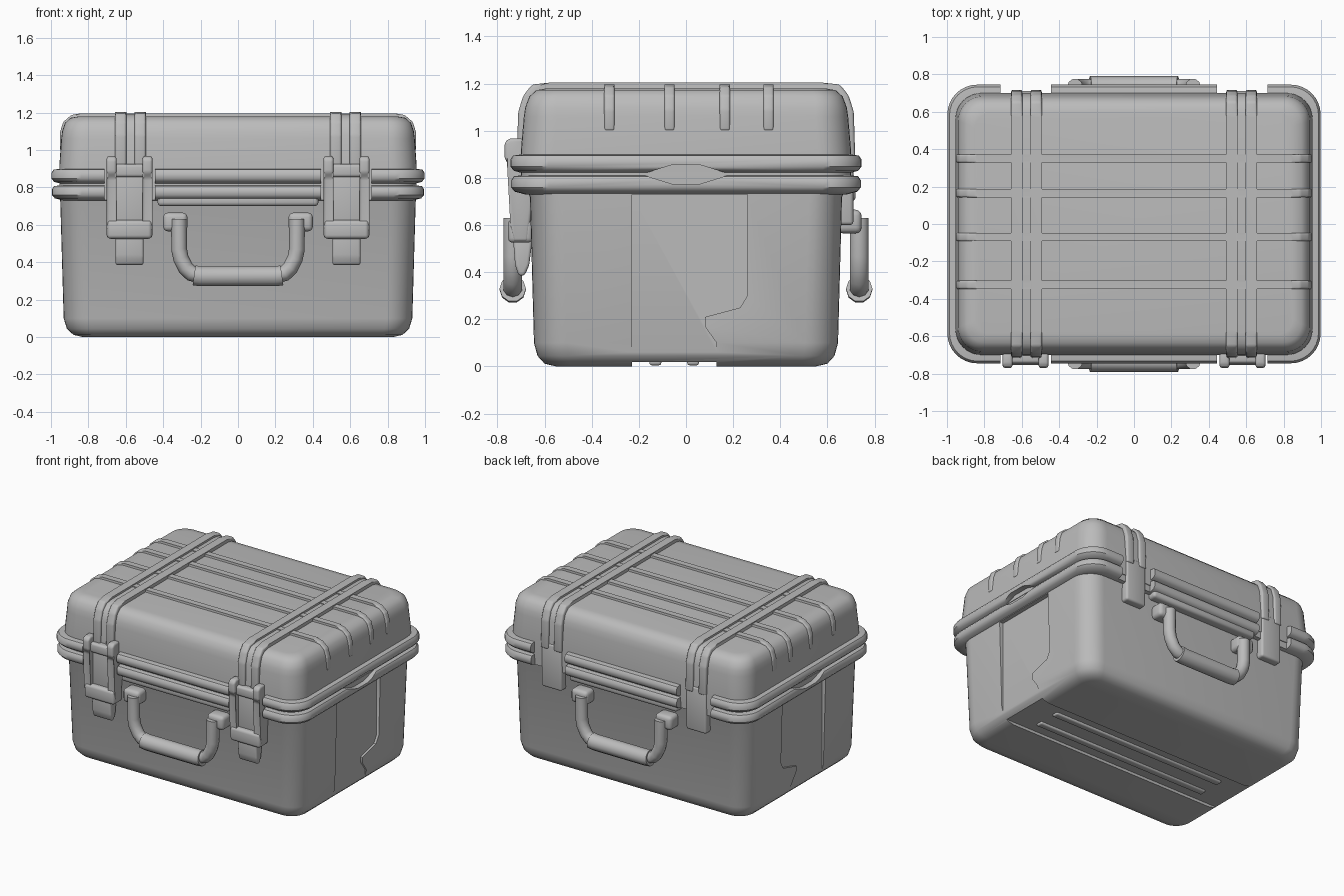
import bpy, bmesh, math
from mathutils import Vector

if "Cube" in bpy.data.objects:
    bpy.data.objects.remove(bpy.data.objects["Cube"], do_unlink=True)

grey = bpy.data.materials.new("case grey")
grey.use_nodes = True
GREY = (0.5, 0.5, 0.5, 1)
grey.diffuse_color = GREY
grey.node_tree.nodes["Principled BSDF"].inputs["Base Color"].default_value = GREY


def select(ob):
    bpy.ops.object.select_all(action='DESELECT')
    ob.select_set(True)
    bpy.context.view_layer.objects.active = ob


def smooth(ob):
    select(ob)
    bpy.ops.object.shade_smooth_by_angle(angle=math.radians(40))


def finish(name, bm):
    bmesh.ops.recalc_face_normals(bm, faces=bm.faces)
    mesh = bpy.data.meshes.new(name)
    bm.to_mesh(mesh)
    bm.free()
    ob = bpy.data.objects.new(name, mesh)
    bpy.context.collection.objects.link(ob)
    mesh.materials.append(grey)
    smooth(ob)
    return ob


def loft(name, rings, steps=8):
    """Stack of rounded rectangles, each (half x, half y, z, corner radius)."""
    bm = bmesh.new()
    loops = []
    for hx, hy, z, r in rings:
        loop = []
        for k, (sx, sy) in enumerate([(1, 1), (-1, 1), (-1, -1), (1, -1)]):
            for i in range(steps + 1):
                a = math.pi / 2 * (k + i / steps)
                loop.append(bm.verts.new((sx * (hx - r) + r * math.cos(a),
                                          sy * (hy - r) + r * math.sin(a), z)))
        loops.append(loop)
    n = len(loops[0])
    for a, b in zip(loops, loops[1:]):
        for i in range(n):
            bm.faces.new((a[i], a[(i + 1) % n], b[(i + 1) % n], b[i]))
    bm.faces.new(loops[0])
    bm.faces.new(loops[-1])
    return finish(name, bm)


def prism(name, axis, pts, lo, hi, bevel=0.0):
    """Outline swept along an axis: 'x' takes (y, z), 'y' takes (x, z)."""
    bm = bmesh.new()
    place = (lambda p, d: (d, *p)) if axis == 'x' else (lambda p, d: (p[0], d, p[1]))
    ends = [[bm.verts.new(place(p, d)) for p in pts] for d in (lo, hi)]
    n = len(pts)
    for i in range(n):
        j = (i + 1) % n
        bm.faces.new((ends[0][i], ends[0][j], ends[1][j], ends[1][i]))
    bm.faces.new(ends[0])
    bm.faces.new(ends[1])
    if bevel:
        bmesh.ops.bevel(bm, geom=bm.edges[:], offset=bevel, segments=3,
                        profile=0.5, affect='EDGES', clamp_overlap=True)
    return finish(name, bm)


def box(name, x0, x1, y0, y1, z0, z1, bevel=0.0):
    x0, x1 = sorted((x0, x1))
    y0, y1 = sorted((y0, y1))
    return prism(name, 'x', [(y0, z0), (y1, z0), (y1, z1), (y0, z1)], x0, x1, bevel)


def cut(ob, cutter):
    mod = ob.modifiers.new("cut", 'BOOLEAN')
    mod.operation, mod.object, mod.solver = 'DIFFERENCE', cutter, 'EXACT'
    select(ob)
    bpy.ops.object.modifier_apply(modifier=mod.name)
    bpy.data.objects.remove(cutter, do_unlink=True)
    smooth(ob)


def tube(name, pts, radius):
    curve = bpy.data.curves.new(name, 'CURVE')
    curve.dimensions = '3D'
    curve.bevel_depth, curve.bevel_resolution = radius, 3
    curve.use_fill_caps = True
    sp = curve.splines.new('POLY')
    sp.points.add(len(pts) - 1)
    for p, co in zip(sp.points, pts):
        p.co = (*co, 1)
    ob = bpy.data.objects.new(name, curve)
    bpy.context.collection.objects.link(ob)
    select(ob)
    bpy.ops.object.convert(target='MESH')
    ob = bpy.context.object
    ob.data.materials.clear()
    ob.data.materials.append(grey)
    smooth(ob)
    return ob


# Lower body with recessed end panels and a channel along the underside
body = loft("lower_body", [
    (0.83, 0.55, 0.0, 0.08), (0.88, 0.60, 0.012, 0.11), (0.915, 0.63, 0.045, 0.13),
    (0.932, 0.645, 0.1, 0.14), (0.95, 0.662, 0.72, 0.14), (0.955, 0.69, 0.78, 0.14)])
panel = [(-0.23, 0.73), (0.26, 0.73), (0.26, 0.30), (0.23, 0.25), (0.08, 0.21),
         (0.08, 0.17), (0.13, 0.10), (0.13, -0.1), (-0.23, -0.1)]
for s in (-1, 1):
    cut(body, prism("panel_cutter", 'x', panel, *sorted((s * 0.92, s * 1.2))))
cut(body, box("channel_cutter", -1.1, 1.1, -0.23, 0.13, -0.1, 0.02))
for y in (-0.13, 0.03):
    box("underside_rib", -0.7, 0.7, y - 0.025, y + 0.025, 0.005, 0.04, 0.01)

# Lid shell
loft("lid", [
    (0.955, 0.70, 0.78, 0.14), (0.955, 0.70, 0.92, 0.14), (0.945, 0.688, 1.06, 0.14),
    (0.94, 0.682, 1.10, 0.13), (0.925, 0.665, 1.145, 0.12), (0.895, 0.635, 1.172, 0.1),
    (0.85, 0.59, 1.18, 0.08)])

# Two rim bands, notched for the latches and hinges, with a finger opening at each end
lips = [("lower_rim", 0.73, 0.812, 0.995), ("upper_rim", 0.818, 0.90, 0.998)]
for name, z0, z1, hx in lips:
    hy = hx - 0.253
    rim = loft(name, [
        (hx - 0.06, hy - 0.06, z0, 0.13), (hx - 0.015, hy - 0.015, z0 + 0.012, 0.15),
        (hx, hy, z0 + 0.03, 0.16), (hx, hy, z1 - 0.022, 0.16),
        (hx - 0.012, hy - 0.012, z1 - 0.005, 0.15), (hx - 0.05, hy - 0.05, z1, 0.13)])
    for sx in (-1, 1):
        for sy in (-1, 1):
            cut(rim, box("notch_cutter", sx * 0.445, sx * 0.715, sy * 0.695, sy * 0.9, 0.6, 1))
        lens = [(-0.19, 0.815), (-0.06, 0.855), (0.06, 0.855), (0.19, 0.815),
                (0.06, 0.775), (-0.06, 0.775)]
        cut(rim, prism("opening_cutter", 'x', lens, *sorted((sx * 0.958, sx * 1.1))))

# Slim ribs running the length of the lid and over its ends
rib_outline = [(-0.953, 1.0), (-0.953, 1.09), (-0.935, 1.15), (-0.89, 1.188), (-0.84, 1.196),
               (0.84, 1.196), (0.89, 1.188), (0.935, 1.15), (0.953, 1.09), (0.953, 1.0)]
for y in (-0.325, -0.07, 0.165, 0.35):
    prism("lid_rib", 'y', rib_outline, y - 0.022, y + 0.022, 0.01)


def strap_outline(g):
    half = [(0.70 + g, 0.88), (0.694 + g, 1.08), (0.672 + g, 1.15), (0.635 + g, 1.178 + g),
            (0.58, 1.186 + g)]
    return half + [(-y, z) for y, z in reversed(half)]


def handle(sy):
    """Carry handle hanging from two lugs."""
    y = sy * 0.735
    half = [(0.315, 0.63), (0.315, 0.47), (0.305, 0.42), (0.28, 0.37), (0.25, 0.34), (0.21, 0.33)]
    pts = [(-x, y, z) for x, z in half] + [(x, y, z) for x, z in reversed(half)]
    tube("handle_frame", pts, 0.042)
    grip = [(-0.235, y, 0.33), (-0.2, y, 0.325), (0.2, y, 0.325), (0.235, y, 0.33)]
    tube("handle_grip", grip, 0.056)
    for sx in (-1, 1):
        box("handle_lug", sx * 0.27, sx * 0.40, sy * 0.64, sy * 0.745, 0.565, 0.665, 0.025)


def latch(cx):
    """Toggle latch: open frame, crossbars, inner plate and pull tab."""
    side = [(-0.67, 0.53), (-0.735, 0.53), (-0.745, 0.6), (-0.745, 0.85), (-0.77, 0.88),
            (-0.77, 0.95), (-0.75, 0.968), (-0.69, 0.968), (-0.68, 0.85), (-0.65, 0.7)]
    for sx in (-1, 1):
        a, b = sorted((cx + sx * 0.07, cx + sx * 0.122))
        prism("latch_side", 'x', side, a, b, 0.014)
    box("latch_crossbar", cx - 0.1, cx + 0.1, -0.745, -0.68, 0.855, 0.925, 0.016)
    box("latch_lower_bar", cx - 0.12, cx + 0.12, -0.755, -0.65, 0.525, 0.625, 0.02)
    box("latch_plate", cx - 0.09, cx + 0.09, -0.72, -0.64, 0.58, 0.9, 0.01)
    tab = [(-0.65, 0.55), (-0.735, 0.56), (-0.725, 0.43), (-0.71, 0.385), (-0.685, 0.385), (-0.665, 0.43)]
    prism("latch_tab", 'x', tab, cx - 0.075, cx + 0.075, 0.014)


for s in (-1, 1):
    cx = s * 0.575
    # Double-railed strap over the lid
    prism("strap_web", 'x', strap_outline(0.004), cx - 0.06, cx + 0.06)
    for d in (-0.052, 0.052):
        prism("strap_rail", 'x', strap_outline(0.018), cx + d - 0.03, cx + d + 0.03, 0.012)
    latch(cx - s * 0.0 + s * 0.005)
    # Hinge leaf at the back
    box("hinge_leaf", cx - 0.08, cx + 0.08, 0.63, 0.71, 0.60, 0.92, 0.015)
    handle(s)
    # Ledge beneath the rim above each handle
    box("rim_ledge", -0.43, 0.43, s * 0.63, s * 0.72, 0.70, 0.76, 0.02)
